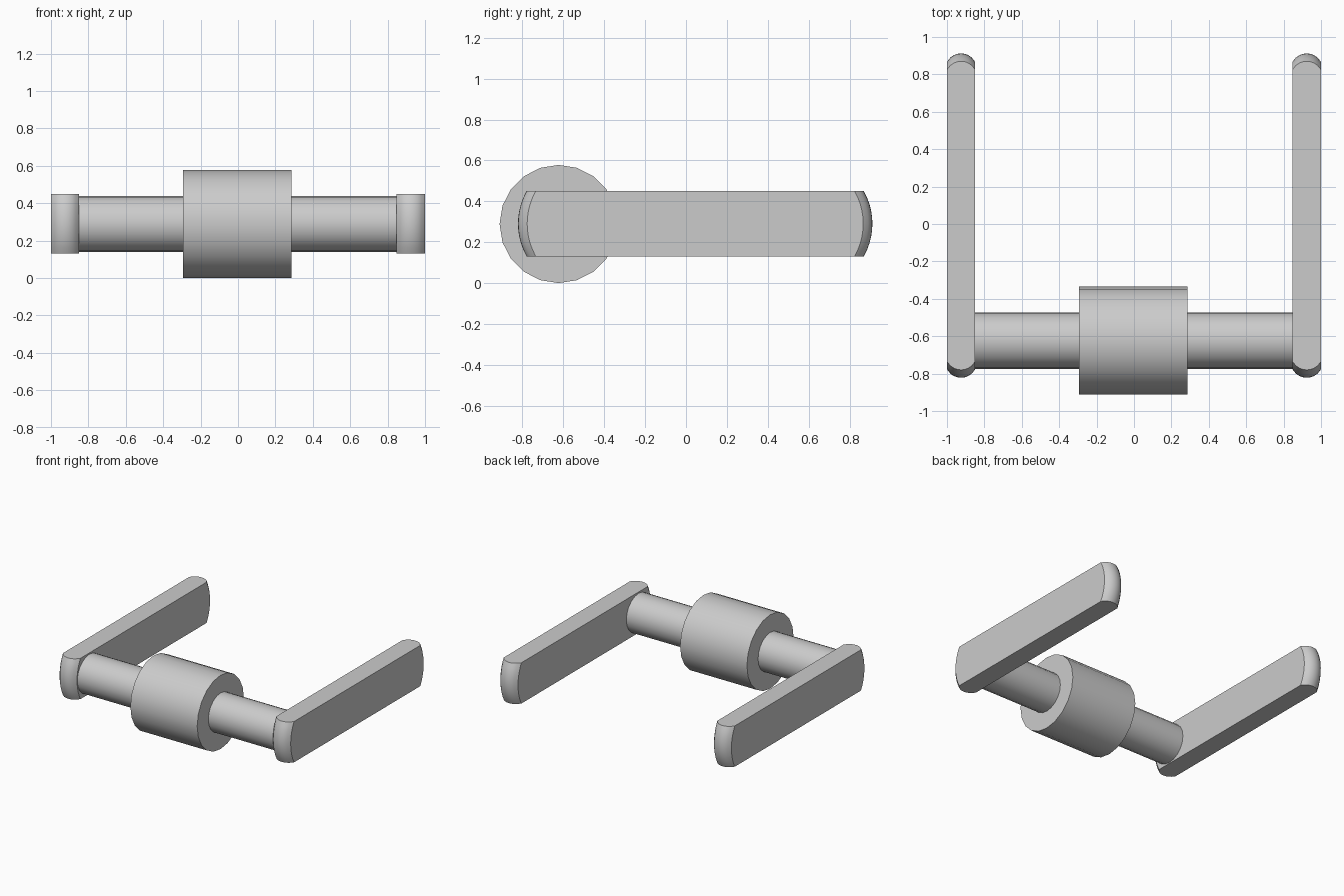
import bpy, bmesh, math

if "Cube" in bpy.data.objects:
    bpy.data.objects.remove(bpy.data.objects["Cube"])

AXLE_Y, AXLE_Z = -0.623, 0.289


def finish(bm, name):
    bmesh.ops.recalc_face_normals(bm, faces=bm.faces)
    mesh = bpy.data.meshes.new(name)
    bm.to_mesh(mesh)
    bm.free()
    ob = bpy.data.objects.new(name, mesh)
    bpy.context.collection.objects.link(ob)
    bpy.ops.object.select_all(action='DESELECT')
    ob.select_set(True)
    bpy.context.view_layer.objects.active = ob
    bpy.ops.object.shade_smooth_by_angle(angle=math.radians(28))
    return ob


def cylinder_x(name, x0, x1, radius, sides=20):
    bm = bmesh.new()
    bmesh.ops.create_cone(bm, cap_ends=True, segments=sides,
                          radius1=radius, radius2=radius, depth=x1 - x0)
    # lay the cylinder along x
    for v in bm.verts:
        x, y, z = v.co
        v.co = ((x0 + x1) / 2 + z, AXLE_Y + y, AXLE_Z + x)
    return finish(bm, name)


def arc_drop(d, half, sag):
    # distance an arc falls away from its crown at offset d
    r = (half * half + sag * sag) / (2 * sag)
    return r - math.sqrt(max(r * r - d * d, 0))


def arm(name, x0, x1, z0=0.131, z1=0.45, y0=-0.822, y1=0.912):
    # bar whose two ends are domed across both width and height
    bm = bmesh.new()
    bmesh.ops.create_grid(bm, x_segments=8, y_segments=10, size=1)
    out = bmesh.ops.extrude_face_region(bm, geom=bm.faces[:], use_keep_orig=True)
    far = {g for g in out['geom'] if isinstance(g, bmesh.types.BMVert)}
    hw, hh = (x1 - x0) / 2, (z1 - z0) / 2
    for v in bm.verts:
        dx, dz = v.co.x * hw, v.co.y * hh
        drop = arc_drop(dx, hw, 0.045) + arc_drop(dz, hh, 0.042)
        y = y1 - drop if v in far else y0 + drop
        v.co = ((x0 + x1) / 2 + dx, y, (z0 + z1) / 2 + dz)
    return finish(bm, name)


# central drum and the axle through it
cylinder_x("drum", -0.293, 0.285, 0.289)
cylinder_x("axle", -0.87, 0.87, 0.151)

# side arms
for name, x0, x1 in (("left_arm", -1.0, -0.849), ("right_arm", 0.847, 1.0)):
    arm(name, x0, x1)
